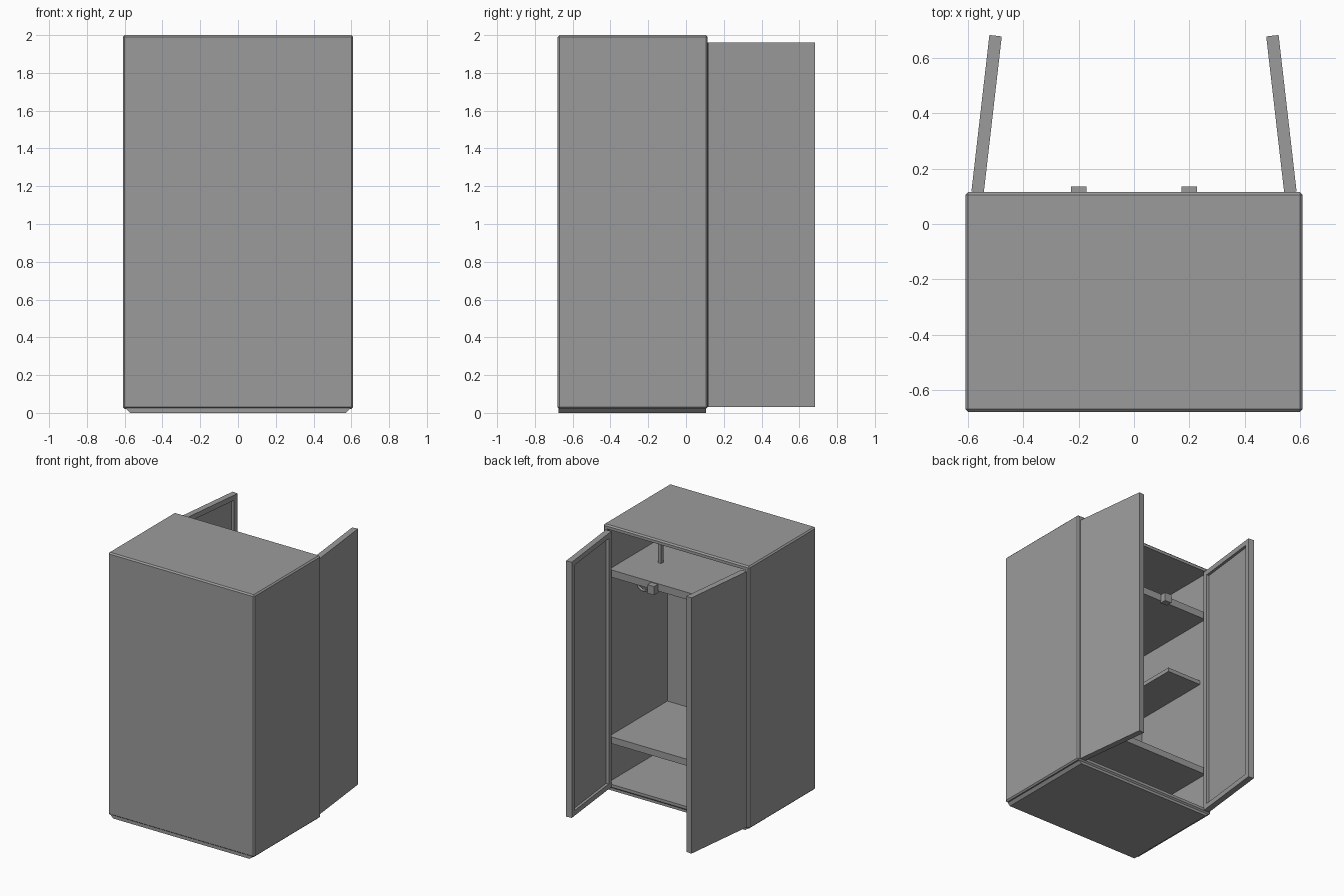
import bpy, bmesh
from math import atan2
from mathutils import Matrix, Vector

if "Cube" in bpy.data.objects:
    bpy.data.objects.remove(bpy.data.objects["Cube"])

grey = bpy.data.materials.new("painted_grey_metal")
grey.use_nodes = True
COLOUR = (0.33, 0.33, 0.33, 1)
grey.diffuse_color = COLOUR
grey.node_tree.nodes["Principled BSDF"].inputs["Base Color"].default_value = COLOUR


def finish(name, bm):
    bmesh.ops.recalc_face_normals(bm, faces=bm.faces)
    mesh = bpy.data.meshes.new(name)
    bm.to_mesh(mesh)
    bm.free()
    mesh.materials.append(grey)
    obj = bpy.data.objects.new(name, mesh)
    bpy.context.collection.objects.link(obj)
    return obj


def box_mesh(lo, hi):
    bm = bmesh.new()
    lo, hi = Vector(lo), Vector(hi)
    size = Matrix.Diagonal((*(hi - lo), 1))
    bmesh.ops.create_cube(bm, size=1, matrix=Matrix.Translation((lo + hi) / 2) @ size)
    bm.faces.ensure_lookup_table()
    return bm


def box(name, lo, hi):
    return finish(name, box_mesh(lo, hi))


def face_towards(bm, axis):
    return max(bm.faces, key=lambda f: f.normal.dot(Vector(axis)))


def recess(bm, axis, margin, depth):
    """Inset the face looking along axis, then push it inwards."""
    bm.normal_update()
    face = face_towards(bm, axis)
    bmesh.ops.inset_region(bm, faces=[face], thickness=margin)
    walls = bmesh.ops.extrude_discrete_faces(bm, faces=[face])["faces"]
    bmesh.ops.translate(bm, verts=walls[0].verts, vec=Vector(axis) * -depth)


# Cabinet shell, open towards +y, with softened outer edges
bm = box_mesh((-0.61, -0.68, 0.02), (0.61, 0.115, 2))
bmesh.ops.bevel(bm, geom=list(bm.edges), offset=0.01, segments=1, affect='EDGES')
recess(bm, (0, 1, 0), 0.03, 0.72)
finish("cabinet_shell", bm)

# Tapered base
bm = box_mesh((-0.60, -0.675, 0), (0.60, 0.105, 0.03))
for v in bm.verts:
    if v.co.z < 0.01:
        v.co.x *= 0.95
finish("base", bm)

# Shelves
box("upper_shelf", (-0.58, -0.61, 1.60), (0.58, 0.09, 1.655))
box("lower_shelf", (-0.58, -0.61, 0.345), (0.58, 0.09, 0.395))
box("side_shelf", (-0.58, -0.61, 1.10), (-0.29, 0.03, 1.13))
box("shelf_post", (0.34, -0.215, 1.655), (0.365, -0.19, 1.96))

for side, label in ((1, "left"), (-1, "right")):
    # Swung-open door with a recessed inner panel
    bm = box_mesh((-0.0225, 0, 0.03), (0.0225, 0.57, 1.96))
    recess(bm, (-side, 0, 0), 0.055, 0.02)
    door = finish(label + "_door", bm)
    door.location = (side * 0.566, 0.115, 0)
    door.rotation_euler.z = side * atan2(0.065, 0.565)

    # Latch plate on the shelf edge
    box(label + "_latch", (side * 0.2 - 0.028, 0.085, 1.585),
        (side * 0.2 + 0.028, 0.135, 1.65))

# Small hook under the upper shelf
path = bpy.data.curves.new("hook", 'CURVE')
path.dimensions = '3D'
path.bevel_depth = 0.01
path.bevel_resolution = 1
path.use_fill_caps = True
spline = path.splines.new('POLY')
points = [(0.36, 0.06, 1.61), (0.36, 0.05, 1.57), (0.33, 0.05, 1.55), (0.29, 0.06, 1.56)]
spline.points.add(len(points) - 1)
for point, co in zip(spline.points, points):
    point.co = (*co, 1)
path.materials.append(grey)
bpy.context.collection.objects.link(bpy.data.objects.new("hook", path))
